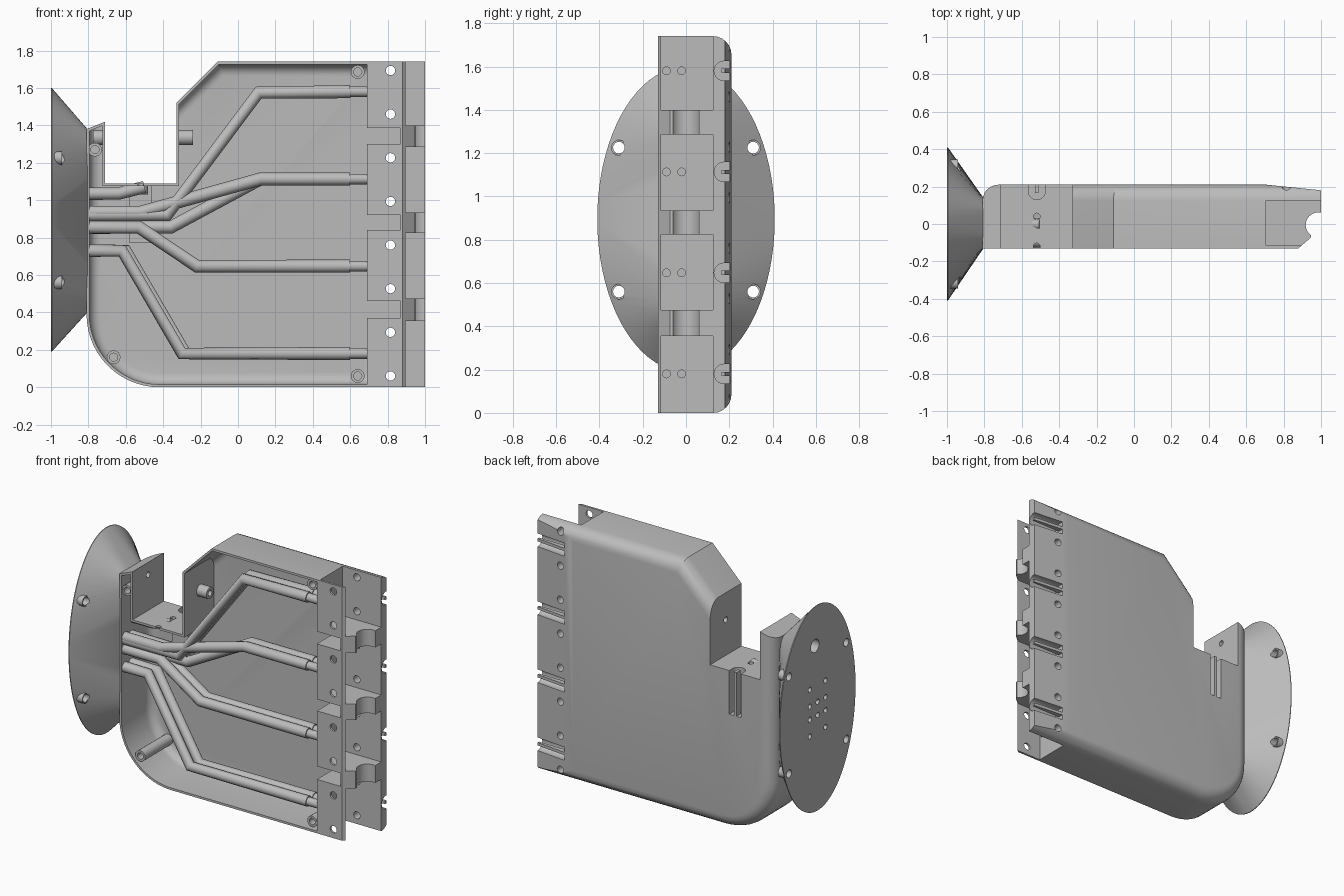
import bpy, bmesh
from math import sin, cos, pi, copysign

if "Cube" in bpy.data.objects:
    bpy.data.objects.remove(bpy.data.objects["Cube"])

GREY = (0.5, 0.5, 0.5, 1)
mat = bpy.data.materials.new("plain grey")
mat.use_nodes = True
mat.diffuse_color = GREY
mat.node_tree.nodes["Principled BSDF"].inputs["Base Color"].default_value = GREY


def place(axis, a, p):
    u, v = p
    return {"x": (a, u, v), "y": (u, a, v), "z": (u, v, a)}[axis]


def loft(bm, axis, rings):
    """Closed solid through rings given as (position on axis, points)."""
    new = [[bm.verts.new(place(axis, a, p)) for p in pts] for a, pts in rings]
    faces = [bm.faces.new(new[0]), bm.faces.new(new[-1])]
    n = len(new[0])
    for r, s in zip(new, new[1:]):
        for i in range(n):
            j = (i + 1) % n
            faces.append(bm.faces.new((r[i], r[j], s[j], s[i])))
    bmesh.ops.recalc_face_normals(bm, faces=faces)


def rect(u0, u1, v0, v1):
    return [(u0, v0), (u1, v0), (u1, v1), (u0, v1)]


def circle(u, v, r, n=16):
    return [(u + r * cos(2 * pi * i / n), v + r * sin(2 * pi * i / n)) for i in range(n)]


def solid(name, *lofts):
    """Object from lofts given as (axis, rings)."""
    bm = bmesh.new()
    for axis, rings in lofts:
        loft(bm, axis, rings)
    me = bpy.data.meshes.new(name)
    bm.to_mesh(me)
    bm.free()
    ob = bpy.data.objects.new(name, me)
    bpy.context.collection.objects.link(ob)
    me.materials.append(mat)
    return ob


def prism(axis, pts, a, b):
    return axis, [(a, pts), (b, pts)]


def cut(target, cutter):
    """Subtract the cutter, with the exact solver only if the fast one does nothing."""
    cutter.hide_render = True
    mod = target.modifiers.new("cut", "BOOLEAN")
    mod.operation, mod.object = "DIFFERENCE", cutter
    for solver in ("MANIFOLD", "EXACT"):
        mod.solver = solver
        graph = bpy.context.evaluated_depsgraph_get()
        me = bpy.data.meshes.new_from_object(target.evaluated_get(graph))
        if len(me.vertices) not in (0, len(target.data.vertices)):
            break
    target.modifiers.clear()
    target.data = me
    bpy.data.objects.remove(cutter)


def finish(ob):
    bpy.ops.object.select_all(action="DESELECT")
    ob.select_set(True)
    bpy.context.view_layer.objects.active = ob
    bpy.ops.object.shade_smooth_by_angle(angle=0.6)


def inset(pts, dist):
    """Move every edge of an outline inward by its own distance."""
    n, out, lines = len(pts), [], []
    for i in range(n):
        (x0, z0), (x1, z1) = pts[i], pts[(i + 1) % n]
        ln = ((x1 - x0) ** 2 + (z1 - z0) ** 2) ** 0.5
        a, b = -(z1 - z0) / ln, (x1 - x0) / ln
        lines.append((a, b, a * x0 + b * z0 + dist[i]))
    for i in range(n):
        a, b, c = lines[i - 1]
        d, e, f = lines[i]
        det = a * e - b * d
        out.append(((c * e - b * f) / det, (a * f - c * d) / det))
    return out


def tray(pts, rounded, front, back, r):
    """Rings of a body whose chosen back edges are rounded."""
    rings = [(front, pts)]
    for k in range(7):
        t = k * pi / 12
        d = r * (1 - cos(t))
        rings.append((back - r + r * sin(t), inset(pts, [d * e for e in rounded])))
    return "y", rings


# Housing outline with a large rounded lower corner and a notch in the top
R = 0.39
arc = [(-0.81 + R - R * cos(t), R - R * sin(t)) for t in [i * pi / 28 for i in range(15)]]
outline = [(1, 0), (1, 1.74), (-0.11, 1.74), (-0.33, 1.52), (-0.33, 1.09),
           (-0.71, 1.09), (-0.71, 1.42), (-0.81, 1.38)] + arc
rounded = [0, 1, 1, 0, 0, 0, 0] + [1] * (len(outline) - 7)
wall = [0.13] + [0.015] * (len(outline) - 1)
housing = solid("housing", tray(outline, rounded, -0.13, 0.21, 0.085))
cavity = solid("cavity", tray(inset(outline, wall), rounded, -0.3, 0.19, 0.06))

# Material left standing in the cavity: connector boxes, slot backing, bosses
ports = [0.18, 0.647, 1.113, 1.58]
spans = [(-0.2, 0.355), (0.475, 0.825), (0.935, 1.285), (1.4, 1.9)]
bosses = [(0.64, 1.685), (0.64, 0.06), (-0.665, 0.16), (-0.765, 1.27)]
cut(cavity, solid("box_cores", *[
    prism("y", rect(0.69, 1.2, a - 0.015, b + 0.015), -0.5, 0.5) for a, b in spans]))
cut(cavity, solid("slot_core", prism("y", rect(-0.58, -0.46, 0.77, 1.3), 0.115, 0.5)))
cut(cavity, solid("boss_cores", *[
    prism("y", circle(x, z, 0.037), -0.11, 0.4) for x, z in bosses]))
cut(cavity, solid("side_boss_core", prism("x", circle(0.04, 1.335, 0.04), -0.5, -0.24)))
cut(cavity, solid("tab_boss_core", prism("x", circle(0.04, 1.335, 0.04), -0.775, -0.6)))
cut(cavity, solid("floor_boss_core", prism("z", circle(-0.52, 0.04, 0.04), 1.03, 1.2)))
cut(housing, cavity)

# Open pockets, scoop and chamfer along the connector edge
cut(housing, solid("pockets", *[
    prism("x", rect(-0.115, 0.125, a, b), 0.707, 1.2) for a, b in spans]))
cut(housing, solid("scoop", prism("z", circle(0.985, -0.005, 0.067, 32), -0.2, 2)))
corner = [(0.868, -0.14), (0.945, -0.073), (0.955, -0.03), (1.2, -0.03), (1.2, -0.3), (0.868, -0.3)]
cut(housing, solid("corner_cut", prism("z", corner, -0.2, 2)))
taper = [(0.69, 0.212), (1.1, 0.17), (1.1, 0.4), (0.69, 0.4)]
cut(housing, solid("taper_cut", prism("z", taper, -0.2, 2)))


# Round-bottomed grooves with a centre rib, on the back
def groove(c):
    curve = [(0.175 - 0.045 * sin(t), c + 0.045 * cos(t)) for t in [i * pi / 10 for i in range(11)]]
    return [(0.3, c + 0.045)] + curve + [(0.3, c - 0.045), (0.3, c - 0.01),
            (0.165, c - 0.01), (0.165, c + 0.01), (0.3, c + 0.01)]


cut(housing, solid("grooves", *[prism("x", groove(z), 0.78, 1.2) for z in ports]))
cut(housing, solid("notch_groove", prism("z", [(x, y) for y, x in groove(-0.52)], 0.79, 1.3)))

# Drilled holes
pitch = 0.2333
cut(housing, solid("screw_holes", *[
    prism("y", circle(0.815, 0.06 + i * pitch, 0.025), -0.4, 0.4) for i in range(8)]))
cut(housing, solid("boss_holes", *[
    prism("y", circle(x, z, 0.022), -0.4, 0.1) for x, z in bosses]))
cut(housing, solid("port_holes", *[
    prism("x", circle(y, z, 0.018), 0.66, 0.75) for z in ports for y in (-0.09, -0.02)]))
cut(housing, solid("notch_holes", prism("x", circle(0.04, 1.335, 0.02), -0.79, -0.2),
                   *[prism("z", circle(-0.52, y, 0.018), 1, 1.2) for y in (0.04, -0.12)]))
finish(housing)

# Flared flange: ellipse blending to a rounded rectangle
N = 80
ang = [2 * pi * (i + 0.5) / N for i in range(N)]


def power(v):
    return copysign(abs(v) ** 0.35, v)


oval = [(0.41 * cos(t), 0.895 + 0.705 * sin(t)) for t in ang]
throat = [(0.005 + 0.135 * power(cos(t)), 0.89 + 0.49 * power(sin(t))) for t in ang]
flange = solid("flange", ("x", [(-1, oval), (-0.995, oval), (-0.805, throat)]))
mounts = [(y, z) for y in (-0.31, 0.31) for z in (0.56, 1.225)]
cut(flange, solid("mount_holes", *[prism("x", circle(y, z, 0.027), -1.1, -0.7) for y, z in mounts]))
small = [(y, 0.89 + z) for y in (-0.085, 0.085) for z in (-0.16, -0.045, 0.045, 0.16)]
small += [(0, 0.845), (0, 0.935)]
cut(flange, solid("cable_holes", prism("x", circle(0.03, 1.33, 0.045), -1.1, -0.9),
                  *[prism("x", circle(y, z, 0.018), -1.1, -0.93) for y, z in small]))
finish(flange)

# Collars around the flange mounting holes
for i, (y, z) in enumerate(mounts):
    collar = solid(f"flange_collar_{i + 1}", prism("x", circle(y, z, 0.036), -0.995, -0.94))
    cut(collar, solid("collar_hole", prism("x", circle(y, z, 0.027), -1.1, -0.8)))
    finish(collar)


# Cable tubes
def tube(name, path, y, r):
    cu = bpy.data.curves.new(name, "CURVE")
    cu.dimensions, cu.bevel_depth, cu.bevel_resolution, cu.use_fill_caps = "3D", r, 4, True
    sp = cu.splines.new("POLY")
    sp.points.add(len(path) - 1)
    for p, (x, z) in zip(sp.points, path):
        p.co = (x, y, z, 1)
    ob = bpy.data.objects.new(name, cu)
    bpy.context.collection.objects.link(ob)
    cu.materials.append(mat)


# Per port: front tube bends, then rear tube bends
routes = [
    ([(-0.62, 0.73), (-0.3, 0.18)], [(-0.6, 0.73), (-0.28, 0.18)]),
    ([(-0.53, 0.855), (-0.22, 0.647)], [(-0.53, 0.855), (-0.22, 0.647)]),
    ([(-0.52, 0.935), (0.12, 1.113)], [(-0.36, 0.855), (0.12, 1.113)]),
    ([(-0.38, 0.92), (0.11, 1.575)], [(-0.38, 0.92), (0.11, 1.575)]),
]
for i, (z, pair) in enumerate(zip(ports, routes)):
    for side, y, bends in zip(("front", "rear"), (-0.09, -0.02), pair):
        tube(f"{side}_tube_{i + 1}", [(-0.86, bends[0][1])] + bends + [(0.6, z)], y, 0.035)
        tube(f"{side}_tube_end_{i + 1}", [(0.58, z), (0.692, z)], y, 0.028)
tube("short_tube", [(-0.86, 1.035), (-0.64, 1.035), (-0.5, 1.07)], 0.0, 0.033)
